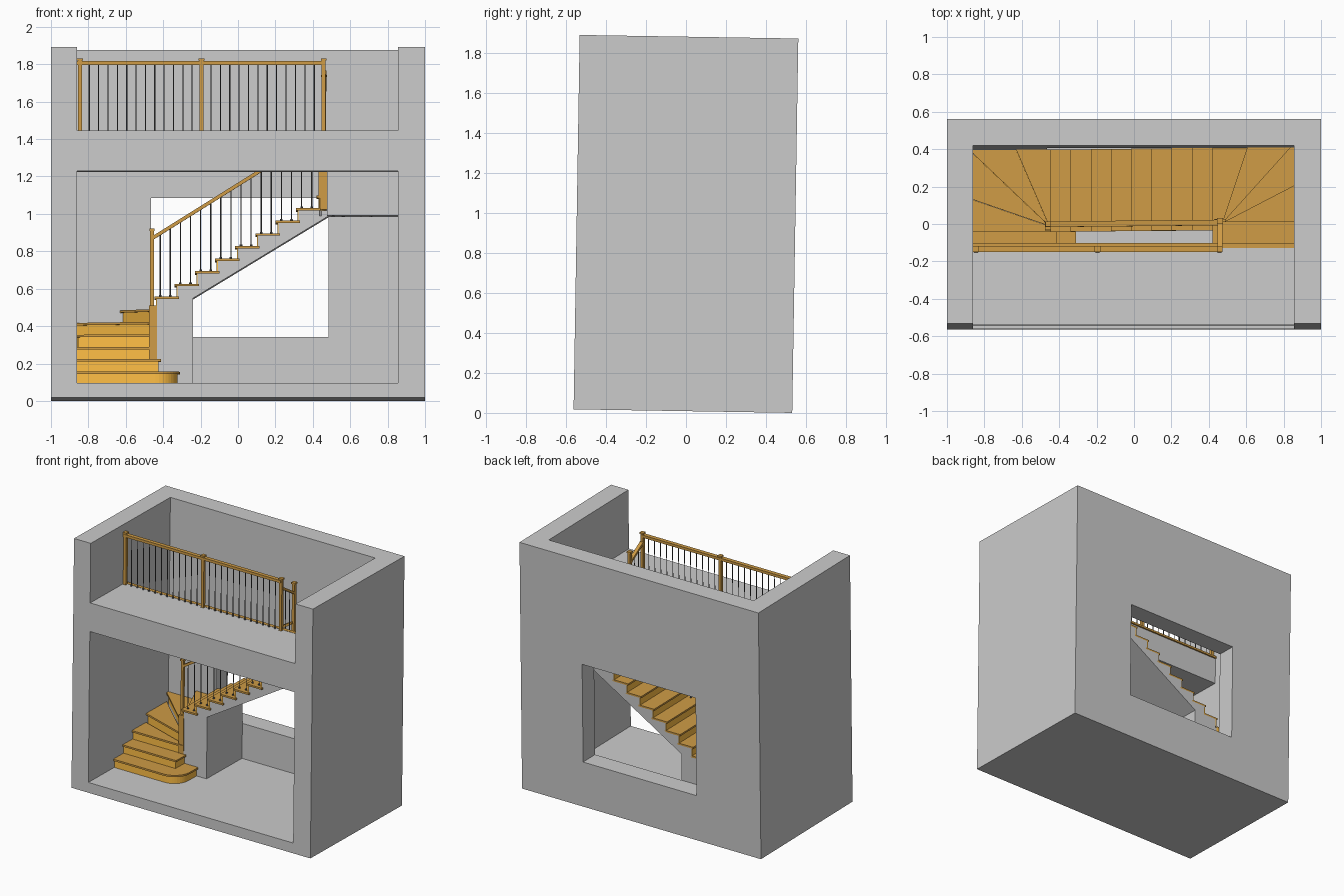
import bpy, bmesh, math
from mathutils import Matrix, Vector

if "Cube" in bpy.data.objects:
    bpy.data.objects.remove(bpy.data.objects["Cube"])

RISE, FLOOR, TH = 0.0675, 0.077, 0.013
XL, XR, YB, YE = -0.86, 0.855, 0.405, -0.122   # inner walls, back wall, upper floor edge


def material(name, col):
    m = bpy.data.materials.new(name)
    m.diffuse_color = (*col, 1)
    m.use_nodes = True
    m.node_tree.nodes["Principled BSDF"].inputs["Base Color"].default_value = m.diffuse_color
    return m


TREAD = material("dark_wood", (0.62, 0.33, 0.06))
RISER = material("light_wood", (1.0, 0.52, 0.06))
METAL = material("dark_metal", (0.12, 0.12, 0.12))


def finish(name, bm, mat=None):
    bmesh.ops.recalc_face_normals(bm, faces=bm.faces)
    me = bpy.data.meshes.new(name)
    bm.to_mesh(me)
    bm.free()
    ob = bpy.data.objects.new(name, me)
    bpy.context.collection.objects.link(ob)
    if mat:
        me.materials.append(mat)
    return ob


def extrude(name, pts, a, b, mat=None, axis="z"):
    """Extrude a closed 2D outline along an axis from a to b."""
    put = {"x": lambda p: (a, p[0], p[1]), "y": lambda p: (p[0], a, p[1]),
           "z": lambda p: (p[0], p[1], a)}[axis]
    d = {"x": (b - a, 0, 0), "y": (0, b - a, 0), "z": (0, 0, b - a)}[axis]
    bm = bmesh.new()
    f = bm.faces.new([bm.verts.new(put(p)) for p in pts])
    r = bmesh.ops.extrude_face_region(bm, geom=[f], use_keep_orig=True)
    bmesh.ops.translate(bm, vec=d, verts=[v for v in r["geom"] if isinstance(v, bmesh.types.BMVert)])
    return finish(name, bm, mat)


def box(name, x0, x1, y0, y1, z0, z1, mat=None):
    return extrude(name, [(x0, y0), (x1, y0), (x1, y1), (x0, y1)], z0, z1, mat)


def bar(name, p, q, w, h, mat):
    """Rectangular rail between two points, with plumb-cut ends."""
    p, q = Vector(p), Vector(q)
    s = (q - p).cross(Vector((0, 0, 1))).normalized() * w / 2
    u = Vector((0, 0, h / 2))
    bm = bmesh.new()
    ends = [[bm.verts.new(e + a * s + b * u) for a, b in ((-1, -1), (1, -1), (1, 1), (-1, 1))] for e in (p, q)]
    for e in ends:
        bm.faces.new(e)
    for i in range(4):
        j = (i + 1) % 4
        bm.faces.new((ends[0][i], ends[0][j], ends[1][j], ends[1][i]))
    return finish(name, bm, mat)


def baluster(name, x, y, z0, z1):
    bm = bmesh.new()
    for r, a, b in ((0.003, z0, z1), (0.007, z0, z0 + 0.008)):   # rod and its shoe
        bmesh.ops.create_cone(bm, cap_ends=True, segments=8, radius1=r, radius2=r, depth=b - a,
                              matrix=Matrix.Translation((x, y, (a + b) / 2)))
    finish(name, bm, METAL)


def newel(name, x, y, z0, z1, w=0.026):
    h = w / 2
    box(name, x - h, x + h, y - h, y + h, z0, z1 - 0.012, TREAD)
    h += 0.004
    box(name + "_cap", x - h, x + h, y - h, y + h, z1 - 0.012, z1, TREAD)


def top(n):
    return FLOOR + RISE * n


def step(n, pts, base, inset=0.015):
    """Tread with nosing over a riser block; the first two points are the front edge."""
    a, b = Vector(pts[0]), Vector(pts[1])
    nrm = Vector((-(b - a).y, (b - a).x)).normalized()
    mid = sum((Vector(p) for p in pts), Vector((0, 0))) / len(pts)
    if (mid - a).dot(nrm) < 0:
        nrm = -nrm
    body = [a + nrm * inset, b + nrm * inset] + list(pts[2:])
    extrude(f"tread_{n}", pts, top(n) - TH, top(n), TREAD)
    extrude(f"riser_{n}", body, max(base, top(n - 1) - TH), top(n) - TH, RISER)
    if top(n - 1) - TH > base:
        extrude(f"step_core_{n}", body, base, top(n - 1) - TH)


# Building shell: block minus the two rooms with the stairwell, minus the back window
shell = box("building_shell", -1, 1, -0.5475, 0.5475, 0, 1.875)
cuts = [extrude("room_cutter", [(-1, FLOOR), (YB, FLOOR), (YB, 3), (-1, 3), (-1, top(20)), (YE, top(20)),
                                (YE, 1.212), (-1, 1.212)], XL, XR, axis="x"),
        box("window_cutter", -0.465, 0.485, 0.3, 1, 0.34, 1.084)]
for c in cuts:
    c.hide_render = True
    m = shell.modifiers.new("cut", "BOOLEAN")
    m.operation, m.solver, m.object = "DIFFERENCE", "EXACT", c
bpy.context.view_layer.objects.active = shell
for m in list(shell.modifiers):
    bpy.ops.object.modifier_apply(modifier=m.name)
for c in cuts:
    bpy.data.objects.remove(c)

# First step with rounded end, then the second and third steps
for nm, e, z0, z1, mat in (("tread_1", 0, top(1) - TH, top(1), TREAD), ("riser_1", 0.013, FLOOR, top(1) - TH, RISER)):
    arc = [(-0.44 + (0.13 - e) * math.sin(t * math.pi / 20), -0.12 - (0.13 - e) * math.cos(t * math.pi / 20))
           for t in range(11)]
    extrude(nm, [(XL, -0.25 + e)] + arc + [(-0.31 - e, -0.02), (XL, -0.02)], z0, z1, mat)
extrude("tread_2", [(XL, -0.14), (-0.412, -0.14), (-0.412, -0.02), (XL, -0.02)], top(2) - TH, top(2), TREAD)
extrude("riser_2", [(XL, -0.127), (-0.425, -0.127), (-0.425, -0.02), (XL, -0.02)], FLOOR, top(2) - TH, RISER)

# Lower winders around the first newel
P = (-0.455, 0.0)
rim = [(XL, 0.14), (XL, 0.385), (-0.63, YB), (-0.44, YB)]
step(3, [(-0.435, -0.03), (XL, -0.03), rim[0], P], FLOOR)
step(4, [P, rim[0], rim[1]], FLOOR)
step(5, [P, rim[1], (XL, YB), rim[2]], FLOOR)
step(6, [P, rim[2], rim[3], (-0.44, 0)], FLOOR)

# Straight flight: concrete carriage, risers, treads and balusters
G, X7, Y0 = 0.108, -0.447, -0.02
rail_z = lambda x: 0.866 + (x + 0.45) * RISE / G
prof = [(-0.445, FLOOR), (-0.24, FLOOR), (-0.24, 0.54), (0.485, 0.98), (0.485, top(14) - TH)]
for n in range(14, 6, -1):
    x = X7 + G * (n - 7) + 0.015
    prof += [(x, top(n) - TH), (x, top(n - 1) - TH)]
    box(f"tread_{n}", x - 0.015, x + G + 0.008, -0.035, YB, top(n) - TH, top(n), TREAD)
    box(f"riser_{n}", x - 0.006, x, Y0 - 0.002, YB, top(n - 1), top(n) - TH, RISER)
    for i, dx in enumerate((0.02, 0.074)):
        baluster(f"flight_baluster_{n}_{i}", x + dx - 0.004, 0, top(n), rail_z(x + dx))
prof[-1] = (-0.445, top(6) - TH)
prof.insert(-1, (X7 + 0.015, top(6) - TH))
extrude("flight_carriage", prof, Y0, YB, axis="y")

# Upper winders and last straight step
Q, base = (0.47, 0.0), 0.98
rim = [(0.605, YB), (0.835, YB), (XR, 0.2), (XR, -0.004)]
step(15, [(0.42, -0.03), (0.42, YB), rim[0], Q], base)
step(16, [Q, rim[0], rim[1]], base)
step(17, [Q, rim[1], (XR, YB), rim[2]], base)
step(18, [Q, rim[2], rim[3], (0.47, -0.004)], base)
extrude("tread_19", [(0.42, 0.008), (XR, 0.008), (XR, YE), (0.42, YE)], top(19) - TH, top(19), TREAD)
box("riser_19", 0.44, XR, YE, -0.005, top(18) - TH, top(19) - TH, RISER)
box("landing_core", 0.475, XR, YE, -0.005, base, top(18) - TH)
box("riser_20", 0.47, XR, YE, YE + 0.006, top(19), top(20) - TH, RISER)

# Nosing strip along the edge of the upper floor
box("floor_edge_nosing", XL, XR, YE - 0.015, YE + 0.012, top(20) - TH, top(20) + 0.002, TREAD)

# Newel posts and handrails
box("lower_newel_base", -0.475, -0.432, -0.024, 0.018, top(2), 0.5, TREAD)
newel("lower_newel", -0.46, 0, 0.5, 0.912, 0.02)
box("upper_newel_base", 0.43, 0.488, -0.026, 0.02, 1.015, 1.34, TREAD)
newel("upper_newel", 0.46, 0.003, 1.34, 1.735, 0.022)
bar("flight_handrail", (-0.455, 0, rail_z(-0.455)), (0.455, 0, rail_z(0.455)), 0.03, 0.022, TREAD)
YR = -0.148
posts = (-0.845, -0.195, 0.458)
for i, x in enumerate(posts):
    newel(f"gallery_newel_{i}", x, YR, top(20), 1.82, 0.022)
bar("gallery_handrail", (XL, YR, 1.796), (0.46, YR, 1.796), 0.03, 0.02, TREAD)
bar("upper_handrail", (0.46, 0, 1.655), (0.46, YR, 1.745), 0.026, 0.02, TREAD)

# Gallery balusters and the two beside the last step
for s in range(2):
    for i in range(12):
        x = posts[s] + (posts[s + 1] - posts[s]) * (i + 1) / 13
        baluster(f"gallery_baluster_{s}_{i}", x, YR, top(20), 1.79)
for i, y in enumerate((-0.05, -0.1)):
    baluster(f"upper_baluster_{i}", 0.46, y, top(19), 1.655 - y * 0.6)

# The whole model leans back slightly
lean = Matrix.Translation((0, -0.0155, 0.009)) @ Matrix.Rotation(-0.0163, 4, "X")
for ob in bpy.context.collection.objects:
    ob.matrix_world = lean @ ob.matrix_world
